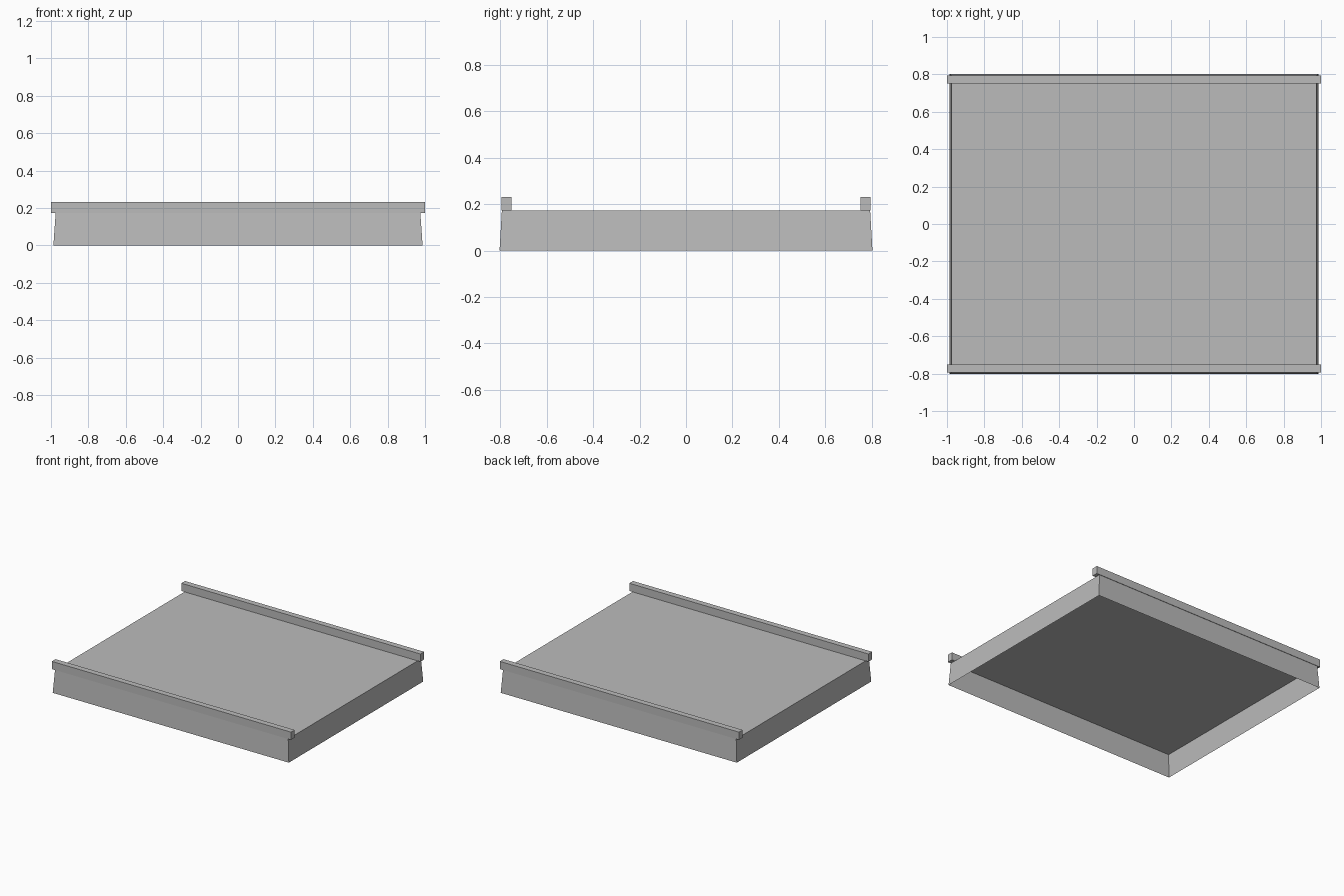
import bpy, bmesh

if "Cube" in bpy.data.objects:
    bpy.data.objects.remove(bpy.data.objects["Cube"])

grey = bpy.data.materials.new("mid grey")
grey.diffuse_color = (0.5, 0.5, 0.5, 1)
grey.use_nodes = True
grey.node_tree.nodes["Principled BSDF"].inputs["Base Color"].default_value = grey.diffuse_color


def make_object(name, bm):
    bmesh.ops.recalc_face_normals(bm, faces=bm.faces)
    mesh = bpy.data.meshes.new(name)
    bm.to_mesh(mesh)
    bm.free()
    mesh.materials.append(grey)
    obj = bpy.data.objects.new(name, mesh)
    bpy.context.collection.objects.link(obj)
    return obj


def box(bm, center, size):
    verts = bmesh.ops.create_cube(bm, size=1)["verts"]
    for v in verts:
        v.co = [c + p * s for c, p, s in zip(center, v.co, size)]
    return verts


# Tapered shell with a thin skin, open underneath
HEIGHT = 0.172
bm = bmesh.new()
for v in box(bm, (0, 0, HEIGHT / 2), (1.974, 1.606, HEIGHT)):
    if v.co.z > HEIGHT / 2:
        v.co.x *= 0.975 / 0.987
        v.co.y *= 0.793 / 0.803
bm.normal_update()
bottom = [f for f in bm.faces if f.normal.z < -0.9]
bmesh.ops.delete(bm, geom=bottom, context='FACES_ONLY')
make_object("platform_shell", bm)

# Raised rails along the front and back edges, overhanging at both ends
for name, side in (("front_rail", -1), ("back_rail", 1)):
    bm = bmesh.new()
    box(bm, (0, side * 0.773, 0.202), (2.0, 0.044, 0.058))
    make_object(name, bm)
